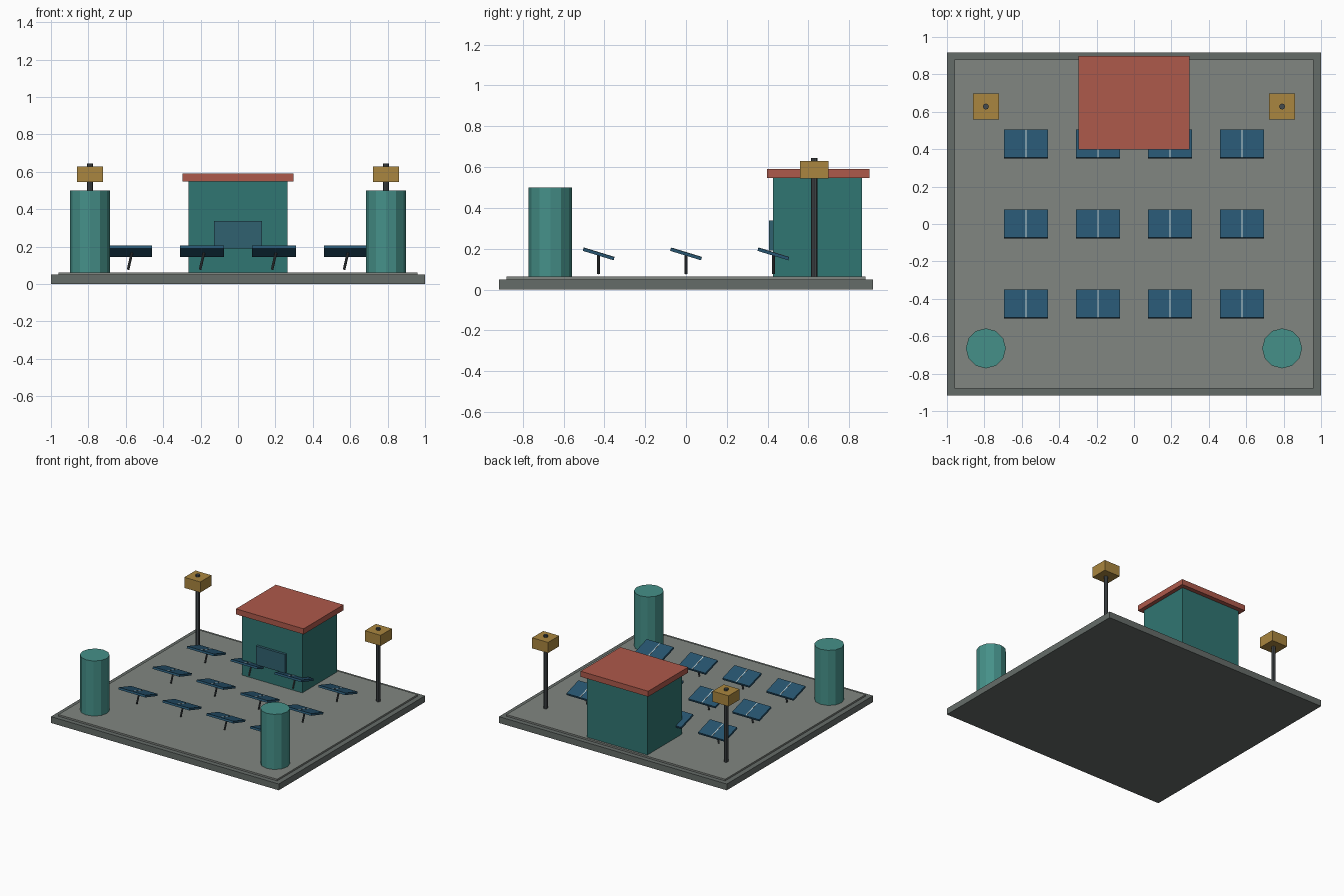
import bpy
from math import radians, cos, sin

if "Cube" in bpy.data.objects:
    bpy.data.objects.remove(bpy.data.objects["Cube"])


def mat(name, r, g, b):
    m = bpy.data.materials.new(name)
    m.diffuse_color = (r, g, b, 1)
    m.use_nodes = True
    m.node_tree.nodes["Principled BSDF"].inputs["Base Color"].default_value = m.diffuse_color
    return m


BASE = mat("dark_stone", .13, .15, .14)
SLAB = mat("light_stone", .22, .24, .22)
TEAL = mat("tank_teal", .06, .28, .25)
WALL = mat("wall_teal", .03, .18, .17)
ROOF = mat("roof_red", .42, .10, .07)
GLASS = mat("window_blue", .03, .12, .16)
PANEL = mat("panel_blue", .02, .09, .16)
PALE = mat("pale_strip", .55, .62, .62)
METAL = mat("metal", .06, .07, .075)
LAMP = mat("lamp_ochre", .40, .24, .05)


def box(name, loc, size, m, rot=(0, 0, 0)):
    bpy.ops.mesh.primitive_cube_add(size=1, location=loc, rotation=rot)
    o = bpy.context.object
    o.name, o.scale = name, size
    o.data.materials.append(m)
    return o


def cyl(name, loc, r, h, sides, m, rot=(0, 0, 0)):
    bpy.ops.mesh.primitive_cylinder_add(vertices=sides, radius=r, depth=h, location=loc, rotation=rot)
    o = bpy.context.object
    o.name = name
    o.data.materials.append(m)
    return o


# Stepped ground plate
box("base", (0, 0, .025), (2, 1.834, .05), BASE)
box("ground_slab", (0, 0, .0555), (1.92, 1.76, .015), SLAB)

# Control building with flat roof and front window
box("building", (0, .645, .304), (.53, .436, .488), WALL)
box("roof", (0, .648, .569), (.594, .5, .044), ROOF)
box("window", (0, .418, .264), (.254, .022, .148), GLASS)

# Tanks at the front corners, lamps at the back corners
for s, side in ((-1, "left"), (1, "right")):
    cyl(f"tank_{side}", (s * .792, -.665, .28), .107, .44, 12, TEAL)
    cyl(f"lamp_pole_{side}", (s * .792, .628, .352), .016, .584, 8, METAL)
    box(f"lamp_head_{side}", (s * .792, .628, .587), (.14, .14, .084), LAMP)

# Tilted solar panels on leaning posts, 3 rows of 4
TILT = radians(-17)
for row in range(3):
    for col in range(4):
        x, y, z = (col - 1.5) * .385, (row - 1) * .428, .174
        tag = f"{row}_{col}"
        box(f"panel_{tag}", (x, y, z), (.236, .158, .016), PANEL, (TILT, 0, 0))
        d = .0075
        box(f"panel_strip_{tag}", (x, y - sin(TILT) * d, z + cos(TILT) * d),
            (.007, .156, .004), PALE, (TILT, 0, 0))
        cyl(f"panel_post_{tag}", (x, y, .122), .007, .094, 8, METAL, (0, radians(13), 0))
